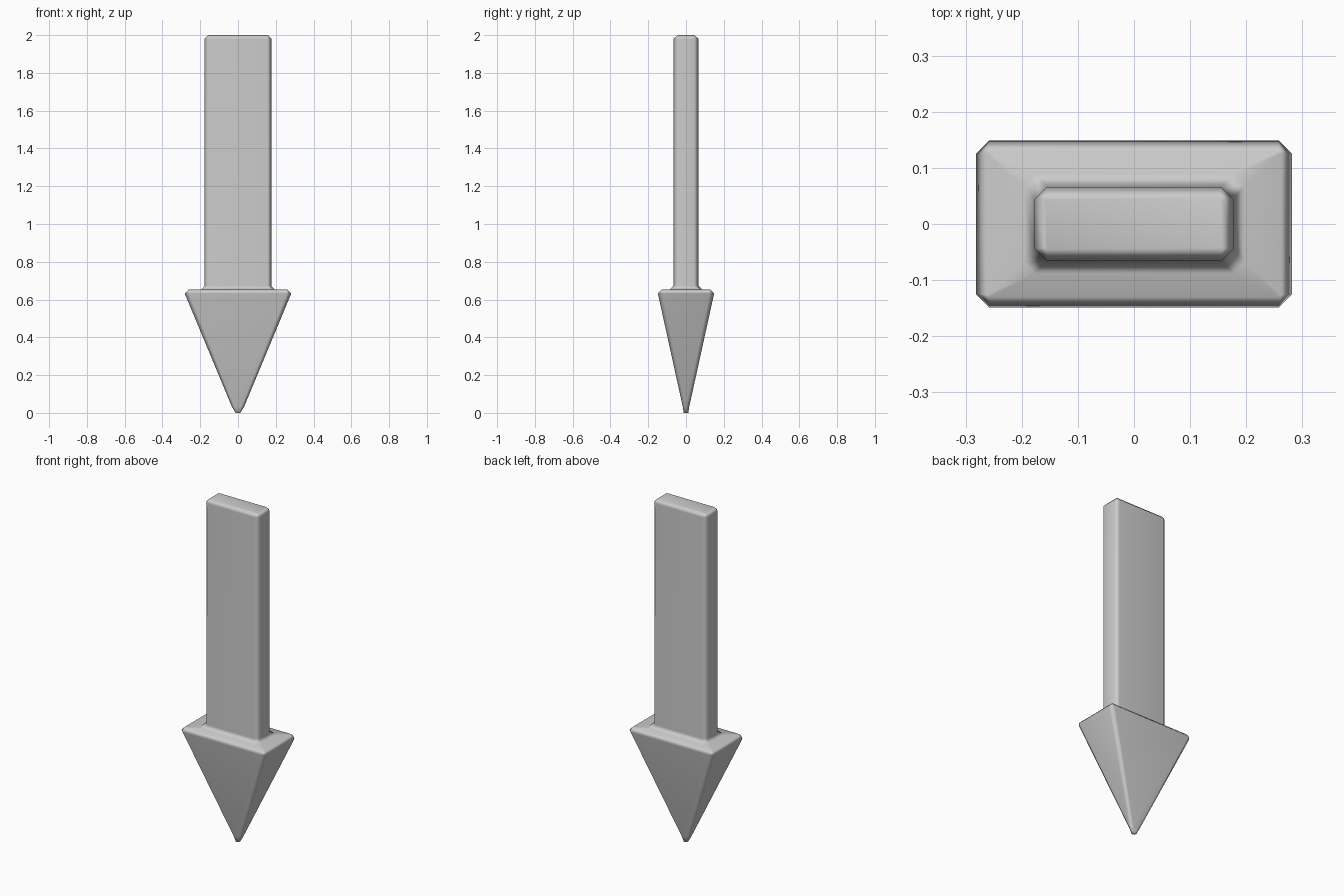
import bpy, bmesh, math

if "Cube" in bpy.data.objects:
    bpy.data.objects.remove(bpy.data.objects["Cube"])


def ring(bm, hx, hy, cut, z):
    """Rectangle with chamfered corners at height z."""
    pts = [(hx, hy - cut), (hx - cut, hy), (cut - hx, hy), (-hx, hy - cut),
           (-hx, cut - hy), (cut - hx, -hy), (hx - cut, -hy), (hx, cut - hy)]
    return [bm.verts.new((x, y, z)) for x, y in pts]


# Half width, half depth, corner cut, height: tip, head, rim, collar, shaft, top
sections = [
    (0.012, 0.012, 0.006, 0.0),
    (0.032, 0.017, 0.015, 0.032),
    (0.282, 0.149, 0.024, 0.632),
    (0.262, 0.130, 0.004, 0.652),
    (0.197, 0.088, 0.020, 0.652),
    (0.177, 0.066, 0.022, 0.672),
    (0.177, 0.066, 0.022, 1.98),
    (0.157, 0.045, 0.002, 2.0),
]

bm = bmesh.new()
rings = [ring(bm, *s) for s in sections]
for low, high in zip(rings, rings[1:]):
    for i in range(8):
        j = (i + 1) % 8
        bm.faces.new((low[i], low[j], high[j], high[i]))
bm.faces.new(rings[0][::-1])
bm.faces.new(rings[-1])
bmesh.ops.recalc_face_normals(bm, faces=bm.faces)

mesh = bpy.data.meshes.new("arrow_stake")
bm.to_mesh(mesh)
bm.free()
arrow = bpy.data.objects.new("arrow_stake", mesh)
bpy.context.collection.objects.link(arrow)

# Soft chamfers with flat main faces
bpy.context.view_layer.objects.active = arrow
arrow.select_set(True)
bpy.ops.object.shade_smooth_by_angle(angle=math.radians(75))
weighted = arrow.modifiers.new("flat_faces", 'WEIGHTED_NORMAL')
weighted.keep_sharp = True
